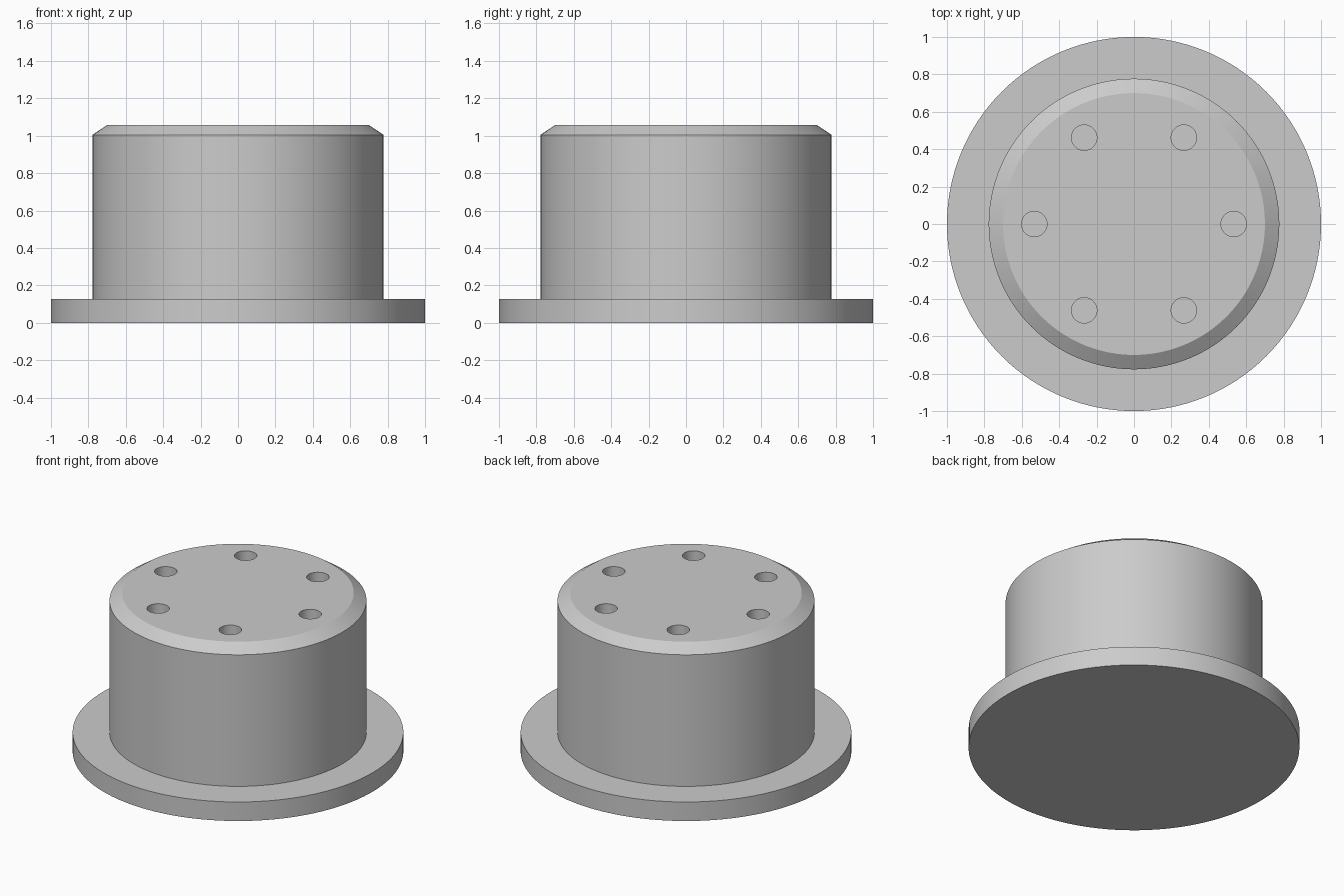
import bpy, bmesh, math
from mathutils import Matrix

cube = bpy.data.objects.get("Cube")
if cube:
    bpy.data.objects.remove(cube, do_unlink=True)

grey = bpy.data.materials.new("plain grey")
grey.use_nodes = True
colour = (0.6, 0.6, 0.6, 1)
grey.diffuse_color = colour
grey.node_tree.nodes["Principled BSDF"].inputs["Base Color"].default_value = colour

SIDES = 128
HOLES = 6
HOLE_RING = 0.533
HOLE_RADIUS = 0.068
HOLE_DEPTH = 0.4
TOP = 1.057


def add_object(name, bm):
    bmesh.ops.recalc_face_normals(bm, faces=bm.faces)
    mesh = bpy.data.meshes.new(name)
    bm.to_mesh(mesh)
    bm.free()
    mesh.materials.append(grey)
    obj = bpy.data.objects.new(name, mesh)
    bpy.context.collection.objects.link(obj)
    return obj


def lathe(name, profile):
    """Spin a radius/height profile into a closed solid with flat caps."""
    bm = bmesh.new()
    rings = []
    for r, z in profile:
        ring = bmesh.ops.create_circle(bm, segments=SIDES, radius=r,
                                       matrix=Matrix.Translation((0, 0, z)))
        rings.append(ring["verts"])
    for low, high in zip(rings, rings[1:]):
        for i in range(SIDES):
            j = (i + 1) % SIDES
            bm.faces.new((low[i], low[j], high[j], high[i]))
    bm.faces.new(rings[0])
    bm.faces.new(rings[-1])
    return add_object(name, bm)


# Wide flange, stepped body and chamfered top edge
body = lathe("flanged_body", [(1, 0), (1, 0.127), (0.777, 0.127),
                              (0.777, 1.005), (0.7, TOP)])

# Ring of blind bolt holes
bm = bmesh.new()
for k in range(HOLES):
    a = k * math.tau / HOLES
    spot = (HOLE_RING * math.cos(a), HOLE_RING * math.sin(a), TOP)
    bmesh.ops.create_cone(bm, cap_ends=True, segments=48, radius1=HOLE_RADIUS,
                          radius2=HOLE_RADIUS, depth=2 * HOLE_DEPTH,
                          matrix=Matrix.Translation(spot))
cutter = add_object("bolt_hole_cutter", bm)
cutter.hide_render = True
cutter.hide_set(True)

drill = body.modifiers.new("bolt_holes", "BOOLEAN")
drill.operation = "DIFFERENCE"
drill.solver = "EXACT"
drill.object = cutter

# Bake the holes so that the sharp edges are shaded cleanly
bpy.context.view_layer.objects.active = body
body.select_set(True)
bpy.ops.object.modifier_apply(modifier=drill.name)
bpy.data.objects.remove(cutter, do_unlink=True)
bpy.ops.object.shade_smooth_by_angle(angle=math.radians(30))
